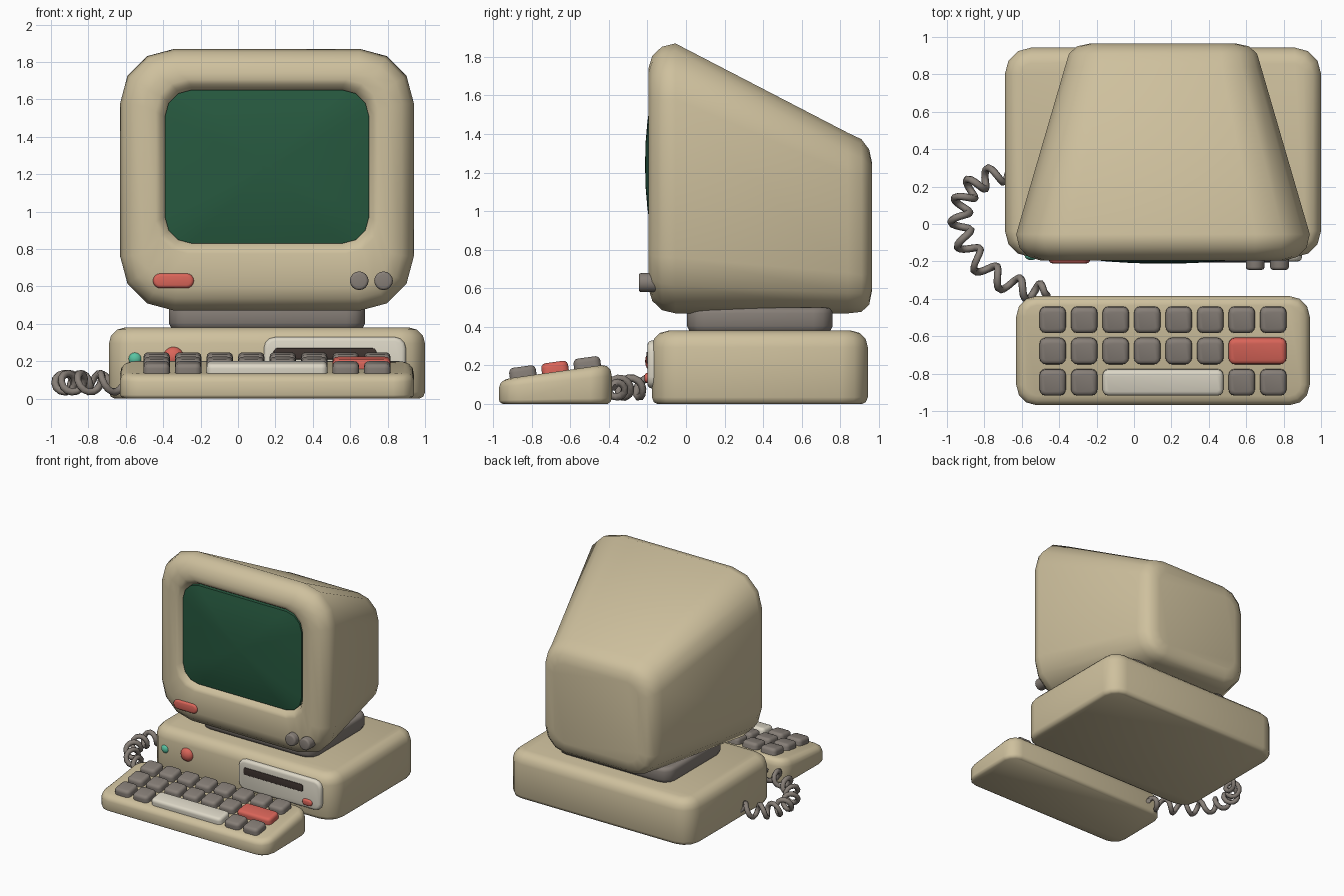
import bpy, bmesh
from math import sin, cos, pi, radians
from mathutils import Matrix, Vector

if "Cube" in bpy.data.objects:
    bpy.data.objects.remove(bpy.data.objects["Cube"])


def material(name, rgb):
    m = bpy.data.materials.new(name)
    m.diffuse_color = (*rgb, 1)
    m.use_nodes = True
    m.node_tree.nodes["Principled BSDF"].inputs["Base Color"].default_value = m.diffuse_color
    return m


BEIGE = material("beige", (0.62, 0.53, 0.34))
GREY = material("warm_grey", (0.24, 0.21, 0.185))
GREEN = material("screen_green", (0.02, 0.1, 0.05))
RED = material("red", (0.7, 0.13, 0.1))
CREAM = material("cream", (0.72, 0.68, 0.57))
MINT = material("mint", (0.1, 0.55, 0.36))
DARK = material("dark", (0.05, 0.035, 0.03))


def rrect(w, h, r, n=3):
    """Rounded rectangle outline from half sizes and corner radius."""
    r = min(r, w, h)
    pts = []
    for k, (sx, sy) in enumerate([(1, 1), (-1, 1), (-1, -1), (1, -1)]):
        for i in range(n + 1):
            a = (k + i / n) * pi / 2
            pts.append((sx * (w - r) + r * cos(a), sy * (h - r) + r * sin(a)))
    return pts


def loft(name, mat, rings, angle=45):
    """Bridge equal rings of points and cap both ends."""
    bm = bmesh.new()
    loops = [[bm.verts.new(p) for p in ring] for ring in rings]
    n = len(loops[0])
    for a, b in zip(loops, loops[1:]):
        for i in range(n):
            j = (i + 1) % n
            bm.faces.new((a[i], a[j], b[j], b[i]))
    bm.faces.new(loops[0][::-1])
    bm.faces.new(loops[-1])
    bmesh.ops.remove_doubles(bm, verts=bm.verts[:], dist=1e-5)
    bmesh.ops.recalc_face_normals(bm, faces=bm.faces[:])
    me = bpy.data.meshes.new(name)
    bm.to_mesh(me)
    bm.free()
    me.shade_smooth()
    me.set_sharp_from_angle(angle=radians(angle))
    me.materials.append(mat)
    ob = bpy.data.objects.new(name, me)
    bpy.context.collection.objects.link(ob)
    return ob


def pad(name, mat, w, h, r, levels, place, n=3, taper=0.0):
    """Rounded slab; levels are (height, inset) pairs along local z."""
    rings = []
    for z, inset in levels:
        outline = rrect(w - inset, h - inset, max(r - inset, 0.012), n)
        rings.append([place @ Vector((x, y, z * (1 + taper * y))) for x, y in outline])
    return loft(name, mat, rings)


def edge(height, b, start=0.0, steps=3):
    """Levels with a rounded top edge of radius b."""
    out = [(start, 0.0)]
    for i in range(steps + 1):
        a = i / steps * pi / 2
        out.append((height - b + b * sin(a), b * (1 - cos(a))))
    return out


def on_front(x, y, z):
    """Local z points out of the front (-y)."""
    return Matrix.Translation((x, y, z)) @ Matrix.Rotation(pi / 2, 4, 'X')


CX = 0.155  # monitor and keyboard centre line

# System unit and swivel neck
pad("system_unit", BEIGE, 0.845, 0.56, 0.14,
    [(0, 0.03), (0.01, 0.01)] + edge(0.38, 0.085, 0.035),
    Matrix.Translation((0.155, 0.383, 0)))
pad("monitor_neck", GREY, 0.525, 0.378, 0.1,
    [(0, 0.04), (0.02, 0.012)] + edge(0.14, 0.03, 0.045),
    Matrix.Translation((CX, 0.383, 0.36)))

# Monitor shell: y, half width, bottom, top, corner radius, from back to recess
sections = [
    (0.965, 0.39, 0.59, 1.25, 0.10),
    (0.95, 0.46, 0.515, 1.32, 0.16),
    (0.91, 0.503, 0.478, 1.373, 0.19),
    (0.84, 0.524, 0.47, 1.406, 0.21),
    (-0.055, 0.785, 0.47, 1.87, 0.29),
    (-0.125, 0.768, 0.487, 1.853, 0.275),
    (-0.175, 0.72, 0.535, 1.805, 0.23),
    (-0.195, 0.655, 0.60, 1.74, 0.18),
    (-0.195, 0.595, 0.775, 1.705, 0.17),
    (-0.185, 0.57, 0.80, 1.68, 0.16),
    (-0.135, 0.54, 0.83, 1.65, 0.14),
]
loft("monitor_shell", BEIGE, [
    [(CX + x, y, (lo + hi) / 2 + z) for x, z in rrect(w, (hi - lo) / 2, r)]
    for y, w, lo, hi, r in sections])

# Bulging screen
outline = rrect(0.545, 0.41, 0.14)
loft("screen", GREEN, [
    [(CX + x * s, y, 1.24 + z * s) for x, z in outline]
    for s, y in [(1, -0.13), (1, -0.165), (0.8, -0.185), (0.55, -0.2),
                 (0.3, -0.209), (0.05, -0.212)]])

# Bezel badge and knobs
pad("bezel_badge", RED, 0.11, 0.04, 0.04, edge(0.05, 0.018), on_front(-0.345, -0.16, 0.63), 4)
for i, x in enumerate((0.648, 0.778)):
    pad(f"knob_{i + 1}", GREY, 0.05, 0.05, 0.05, edge(0.095, 0.015),
        on_front(x, -0.15, 0.63), 4)

# Disk drive
pad("drive_panel", CREAM, 0.38, 0.124, 0.06, edge(0.05, 0.022), on_front(0.518, -0.15, 0.205))
pad("drive_slot", DARK, 0.275, 0.03, 0.02, edge(0.022, 0.004), on_front(0.465, -0.183, 0.24))
pad("eject_button", RED, 0.045, 0.026, 0.026, edge(0.035, 0.014), on_front(0.78, -0.18, 0.135), 4)


# Power button and lamp
def dome(name, mat, r, depth, place):
    levels = [(depth * sin(a), r * (1 - cos(a)))
              for a in (i / 5 * pi / 2 * 0.97 for i in range(6))]
    rings = []
    for z, inset in [(-0.02, 0)] + levels:
        rings.append([place @ Vector((x, y, z)) for x, y in rrect(*[r - inset] * 3, 4)])
    loft(name, mat, rings)


dome("power_button", RED, 0.056, 0.04, on_front(-0.345, -0.172, 0.222))
dome("power_lamp", MINT, 0.035, 0.025, on_front(-0.55, -0.168, 0.213))

# Keyboard case
KY = -0.677
pad("keyboard_case", BEIGE, 0.785, 0.292, 0.11,
    [(0, 0.02), (0.012, 0.004)] + edge(0.167, 0.05, 0.025),
    Matrix.Translation((CX, KY, 0)), taper=0.85)

# Keys: first column, span, material for each row from front to back
single = lambda cols: [(c, 1, GREY) for c in cols]
rows = [
    single((0, 1, 6, 7)) + [(2, 4, CREAM)],
    single(range(6)) + [(6, 2, RED)],
    single(range(8)),
]
PITCH = 0.1685
for r, row in enumerate(rows):
    y = -0.842 + r * 0.167
    deck = 0.167 + 0.142 * (y - KY)
    for col, span, mat in row:
        x = CX + (col + (span - 1) / 2 - 3.5) * PITCH
        place = Matrix.Translation((x, y, deck - 0.015)) @ Matrix.Rotation(radians(8), 4, 'X')
        pad(f"key_row{r + 1}_{col + 1}", mat, span * PITCH / 2 - 0.014, 0.07, 0.032,
            edge(0.066, 0.024), place)

# Coiled cable: helix wound around a smooth path
path = [Vector(p) for p in [(-0.46, -0.37), (-0.6, -0.345), (-0.77, -0.26), (-0.89, -0.12),
                            (-0.93, 0.03), (-0.895, 0.16), (-0.8, 0.24), (-0.65, 0.28)]]


def along(t):
    """Catmull-Rom point on the path, t in 0..1."""
    u = t * (len(path) - 1)
    i = min(int(u), len(path) - 2)
    f = u - i
    a, b, c, d = (path[min(max(i + k, 0), len(path) - 1)] for k in (-1, 0, 1, 2))
    return 0.5 * (2 * b + (c - a) * f + (2 * a - 5 * b + 4 * c - d) * f * f
                  + (3 * b - a - 3 * c + d) * f ** 3)


cu = bpy.data.curves.new("keyboard_cable", 'CURVE')
cu.dimensions = '3D'
cu.bevel_depth = 0.02
cu.bevel_resolution = 1
cu.use_fill_caps = True
spline = cu.splines.new('POLY')
STEPS, TURNS = 110, 9
spline.points.add(STEPS)
for i, p in enumerate(spline.points):
    t = i / STEPS
    c = along(t)
    tan = (along(min(t + 0.01, 1)) - along(max(t - 0.01, 0))).normalized()
    a = t * TURNS * 2 * pi
    rad = 0.05 * min(1, t / 0.06, (1 - t) / 0.06)
    p.co = (c.x - tan.y * rad * cos(a), c.y + tan.x * rad * cos(a), 0.085 + rad * sin(a), 1)
spline.use_smooth = True
cu.materials.append(GREY)
bpy.context.collection.objects.link(bpy.data.objects.new("keyboard_cable", cu))
